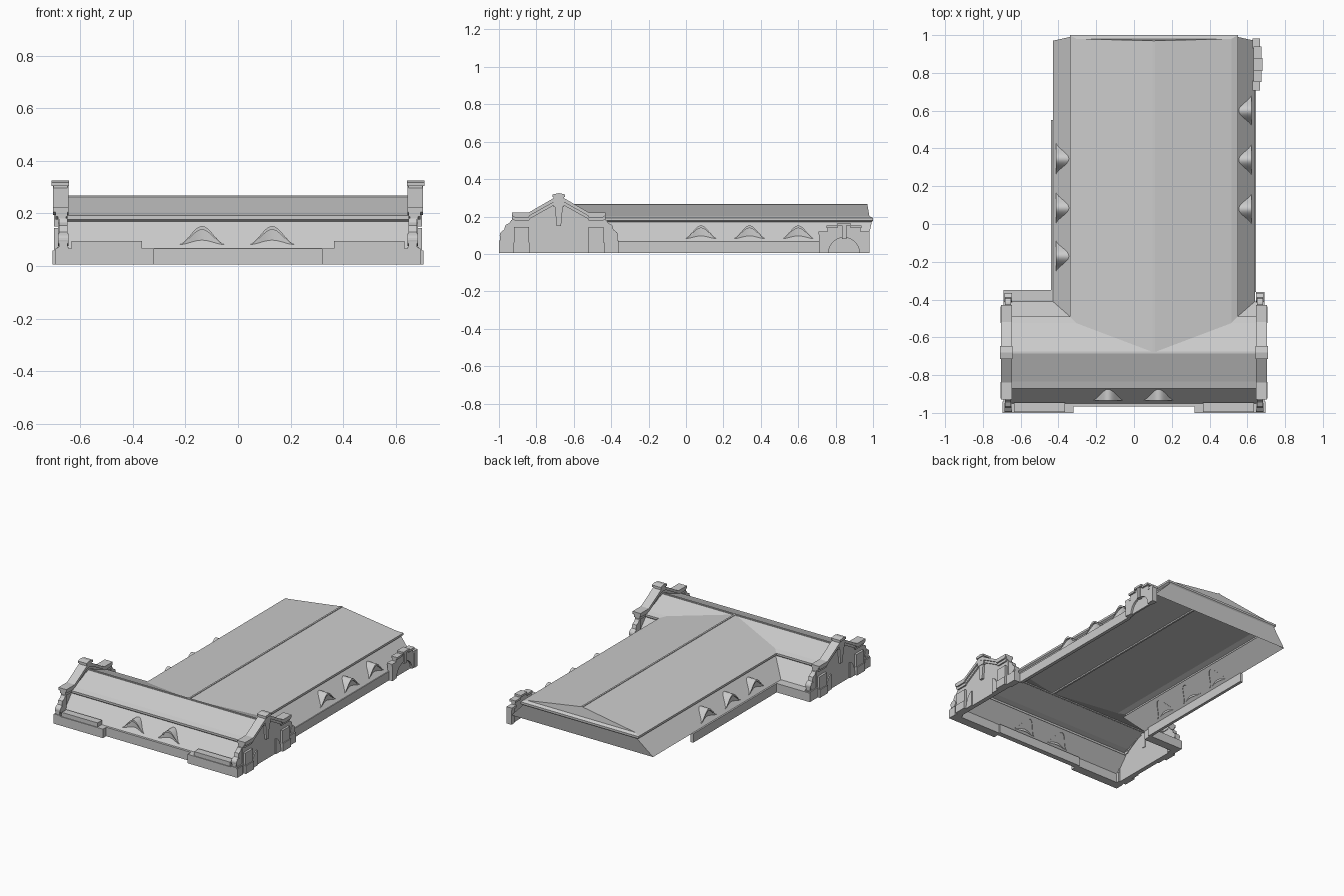
import bpy, bmesh, math

if "Cube" in bpy.data.objects:
    bpy.data.objects.remove(bpy.data.objects["Cube"])

FY, MX = -0.68, 0.105            # ridge lines of front wing and main wing
Z = [0.265, 0.203, 0.192, 0.178, 0.170, 0.065]
FO = [0, 0.155, 0.190, 0.190, 0.180, 0.270]   # front wing half profile
MO = [0, 0.410, 0.445, 0.445, 0.432, 0.535]   # main wing half profile
N = len(Z)


def mesh(name, verts, faces, closed=True, smooth=False):
    me = bpy.data.meshes.new(name)
    me.from_pydata(verts, [], faces)
    bm = bmesh.new()
    bm.from_mesh(me)
    bmesh.ops.remove_doubles(bm, verts=bm.verts, dist=1e-5)
    if closed:
        bmesh.ops.recalc_face_normals(bm, faces=bm.faces)
    else:
        for f in bm.faces:      # open shells face upward / outward
            f.normal_update()
    bm.to_mesh(me)
    bm.free()
    for p in me.polygons:
        p.use_smooth = smooth
    ob = bpy.data.objects.new(name, me)
    bpy.context.collection.objects.link(ob)
    return ob


def prism(name, pts, a, b, axis='X'):
    n = len(pts)
    vs = [(d, u, z) if axis == 'X' else (u, d, z) for d in (a, b) for u, z in pts]
    fs = [tuple(range(n)), tuple(range(n, 2 * n))]
    fs += [(i, (i + 1) % n, n + (i + 1) % n, n + i) for i in range(n)]
    return mesh(name, vs, fs)


def box(name, x0, x1, y0, y1, z0, z1):
    return prism(name, [(y0, z0), (y1, z0), (y1, z1), (y0, z1)], x0, x1)


# Roof shells: matching profiles meet exactly in the valleys
def strips(name, a, b):
    vs = a + b
    fs = [(i, i + 1, N + i + 1, N + i) for i in range(N - 1)]
    return mesh(name, vs, fs)


XE = 0.665
fb = [FY + o for o in FO]
strips("front_roof_slope", [(-XE, FY - o, z) for o, z in zip(FO, Z)],
       [(XE, FY - o, z) for o, z in zip(FO, Z)])
BACK = [0.97, 0.98, 1.0, 1.0, 0.993, 0.97]
for s, nm in ((-1, "left"), (1, "right")):
    valley = [(MX + s * o, y, z) for o, y, z in zip(MO, fb, Z)]
    strips(nm + "_rear_roof_slope", valley, [(s * XE, y, z) for y, z in zip(fb, Z)])
    strips(nm + "_main_roof_slope", valley,
           [(MX + s * o, y, z) for o, y, z in zip(MO, BACK, Z)])
strips("main_roof_back_end", [(MX - o, y, z) for o, y, z in zip(MO, BACK, Z)],
       [(MX + o, y, z) for o, y, z in zip(MO, BACK, Z)])
box("main_ridge", MX - .006, MX + .006, FY, .97, .255, .268)
box("front_ridge", -XE, XE, FY - .006, FY + .006, .255, .268)

# Parapet walls under the eaves
box("front_parapet", -.33, .33, -.965, -.93, .005, .066)
box("left_parapet", -.44, -.42, -.36, .55, .005, .066)
box("right_parapet", .622, .645, -.36, .71, .005, .066)
box("rear_left_parapet", -.69, -.43, -.41, -.35, .005, .066)
for s in (-1, 1):
    x = sorted((s * .32, s * .695))
    box("corner_parapet", *x, -1.0, -.94, .005, .066)
    x = sorted((s * .365, s * .635))
    box("corner_parapet_block", *x, -.995, -.945, .06, .095)


# Eyebrow dormers on the steep slopes
def dormer(place, run):
    k = 20
    depth = lambda z: run * (0.170 - z) / 0.105      # distance out from slope top
    vs, fs = [], []
    zb = .082
    front = depth(zb)
    for i in range(k + 1):
        t = -1 + 2 * i / k
        h = (0.5 + 0.5 * math.cos(math.pi * t)) ** 0.9
        z = zb + .070 * h
        zi = zb + .056 * h
        vs += [place(t * .086, depth(z) - .003, z), place(t * .086, front, z),
               place(t * .083, front, zi), place(t * .083, front - .014 * h, zi),
               place(t * .083, front - .014 * h, zb)]
    for i in range(k):
        for j in range(4):
            a = i * 5 + j
            fs.append((a, a + 1, a + 6, a + 5))
    ob = mesh("eyebrow_dormer", vs, fs, smooth=True)
    ob.data.set_sharp_from_angle(angle=math.radians(35))


for cx in (-.137, .13):
    dormer(lambda u, d, z: (cx + u, FY - FO[4] - d, z), .09)
for cy in (.08, .34, .60):
    dormer(lambda u, d, z: (MX + MO[4] + d, cy + u, z), .103)
for cy in (-.17, .085, .345):
    dormer(lambda u, d, z: (MX - MO[4] - d, cy + u, z), .103)


# Ornate gable ends of the front wing
def sym(half, c):
    return [(c - o, z) for o, z in half] + [(c + o, z) for o, z in reversed(half) if o > 0]


def arc(c, r, z0=0, n=12):
    return [(c + r * math.cos(math.pi * i / n), z0 + r * math.sin(math.pi * i / n))
            for i in range(n + 1)]


wall = [(.25, .005), (.25, .20), (.17, .20), (0, .29)]
coping = [(.235, .195), (.25, .205), (.25, .222), (.16, .222), (.03, .297), (0, .31)]
under = [(0, .285), (.03, .275), (.155, .205), (.16, .195)]
scroll = [(.24, .185), (.255, .18), (.265, .165), (.285, .155), (.292, .13),
          (.305, .12), (.315, .10), (.315, .06), (.24, .06)]
for s in (-1, 1):
    X = lambda a, b: (s * a, s * b)
    prism("gable_wall", sym(wall, FY), *X(.655, .685))
    for t in (-1, 1):
        Y = lambda a, b: sorted((FY + t * a, FY + t * b))
        prism("gable_coping", [(FY + t * o, z) for o, z in coping + under], *X(.645, .705))
        prism("gable_coping_moulding", [(FY + t * o, z - .017) for o, z in coping + under],
              *X(.65, .695))
        prism("gable_scroll", [(FY + t * o, z) for o, z in scroll], *X(.65, .682))
        prism("scroll_roll", arc(FY + t * .292, .024, .10) +
              [(2 * (FY + t * .292) - u, .2 - z) for u, z in arc(FY + t * .292, .024, .10)[1:-1]],
              *X(.646, .686))
        box("scroll_base", *X(.645, .69), *Y(.24, .32), .005, .072)
        box("gable_pilaster", *X(.66, .70), *Y(.16, .24), .005, .145)
        box("pilaster_plinth", *X(.66, .706), *Y(.157, .243), .005, .06)
        # quarter-arched panel beside the pilaster
        q = [(FY + t * (.10 + .055 * math.sin(a)), .005 + .105 * math.cos(a))
             for a in [math.pi / 2 * i / 8 for i in range(9)]]
        prism("gable_arch_panel", q + [(FY + t * .10, .005)], *X(.66, .692))
    prism("gable_keystone", sym([(.012, .15), (.024, .285)], FY), *X(.65, .70))
    box("gable_finial", *X(.65, .703), FY - .028, FY + .028, .25, .312)
    prism("finial_cap", sym([(.034, .305), (.034, .318), (0, .325)], FY), *X(.643, .71))

# Small arched gable on the right side near the back
C = .845
body = [(C - .135, .005), (C - .135, .11), (C - .088, .115), (C - .088, .142), (C - .04, .145),
        (C - .03, .158), (C + .03, .158), (C + .04, .145), (C + .088, .142), (C + .088, .115),
        (C + .135, .11), (C + .135, .005)] + arc(C, .083, .005)
prism("side_gable", body, .637, .665)
prism("side_gable_arch_infill", arc(C, .084, .005), .640, .652)
for t in (-1, 1):
    y = sorted((C + t * .085, C + t * .137))
    box("side_gable_shoulder_cap", .628, .668, *y, .105, .12)
    y = sorted((C + t * .035, C + t * .094))
    box("side_gable_step_cap", .632, .676, *y, .138, .152)
    y = sorted((C + t * .105, C + t * .135))
    box("side_gable_pier", .632, .668, *y, .005, .11)
box("side_gable_crest", .632, .68, C - .034, C + .034, .152, .166)
box("side_gable_keystone", .64, .676, C - .012, C + .012, .08, .16)
